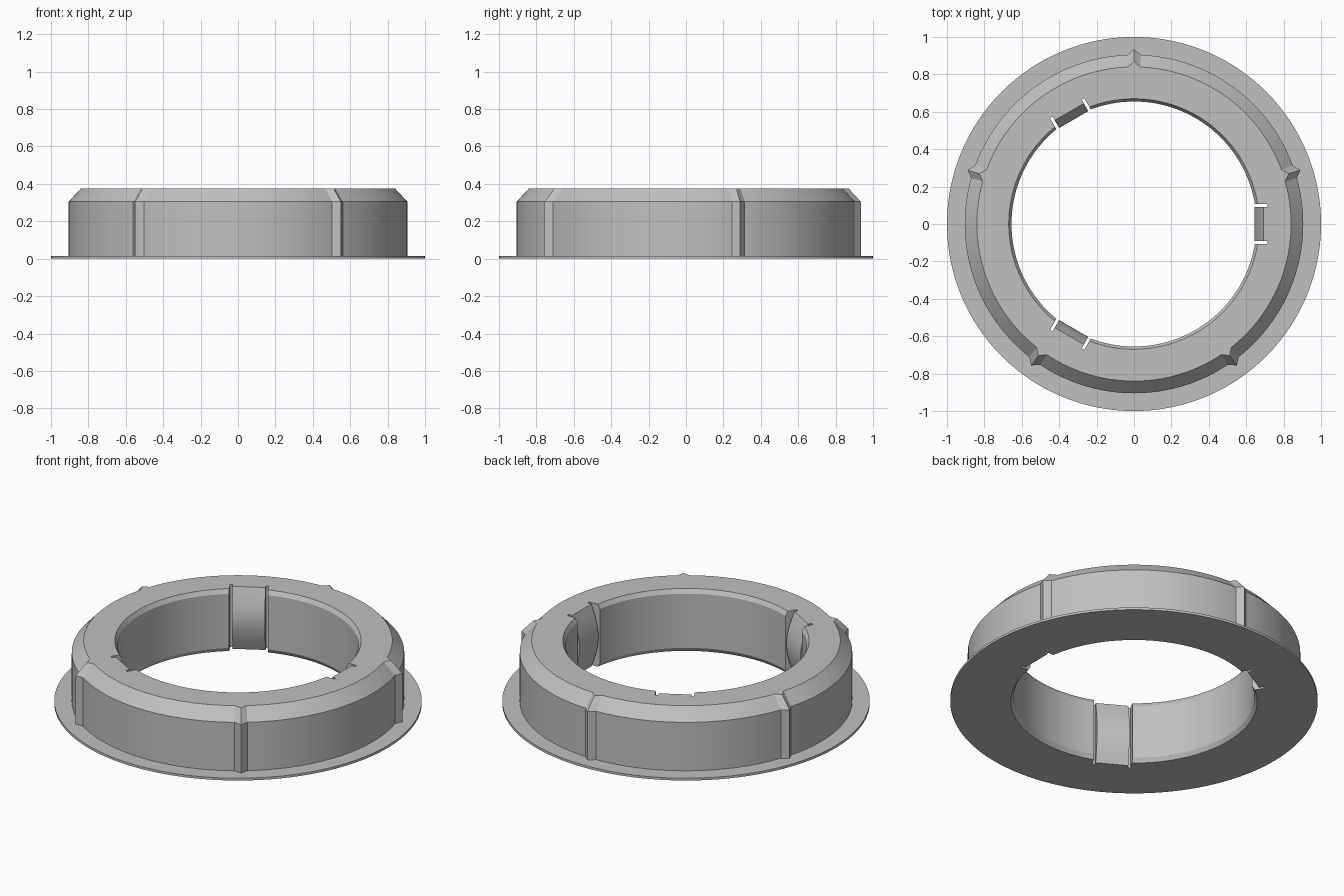
import bpy, bmesh, math
from mathutils import Matrix

if "Cube" in bpy.data.objects:
    bpy.data.objects.remove(bpy.data.objects["Cube"])

SEG = 160                 # steps around the ring
HEIGHT = 0.375
grey = bpy.data.materials.new("grey plastic")
grey.diffuse_color = (0.53, 0.53, 0.53, 1)
grey.use_nodes = True
grey.node_tree.nodes["Principled BSDF"].inputs["Base Color"].default_value = grey.diffuse_color


def make_object(name, bm):
    bmesh.ops.recalc_face_normals(bm, faces=bm.faces)
    mesh = bpy.data.meshes.new(name)
    bm.to_mesh(mesh)
    bm.free()
    mesh.materials.append(grey)
    obj = bpy.data.objects.new(name, mesh)
    bpy.context.collection.objects.link(obj)
    return obj


def activate(obj):
    bpy.ops.object.select_all(action='DESELECT')
    obj.select_set(True)
    bpy.context.view_layer.objects.active = obj


def prism(name, outline, half_width, turn):
    """Extrude an x-z outline along y, then turn it about z."""
    bm = bmesh.new()
    ends = [[bm.verts.new((x, y, z)) for x, z in outline]
            for y in (-half_width, half_width)]
    n = len(outline)
    for i in range(n):
        j = (i + 1) % n
        bm.faces.new((ends[0][i], ends[0][j], ends[1][j], ends[1][i]))
    bm.faces.new(ends[0])
    bm.faces.new(ends[1])
    bmesh.ops.rotate(bm, verts=bm.verts, matrix=Matrix.Rotation(turn, 3, 'Z'))
    return make_object(name, bm)


# Flanged ring: section turned about z; third value marks points pushed out at ribs
section = [(0.67, 0, 0), (1.0, 0, 0), (1.0, 0.014, 0), (0.905, 0.014, 1),
           (0.905, 0.305, 1), (0.84, HEIGHT, 1), (0.67, HEIGHT, 0),
           (0.655, 0.35, 0), (0.655, 0.025, 0)]
bm = bmesh.new()
rings = []
for i in range(SEG):
    a = 2 * math.pi * i / SEG
    push = 0.03 if i % 32 == 8 else 0      # five ribs, one at the back
    rings.append([bm.verts.new(((r + push * k) * math.cos(a),
                                (r + push * k) * math.sin(a), z))
                  for r, z, k in section])
for i in range(SEG):
    p, q = rings[i], rings[(i + 1) % SEG]
    for j in range(len(section)):
        k = (j + 1) % len(section)
        bm.faces.new((p[j], p[k], q[k], q[j]))
ring = make_object("flanged_ring", bm)

# Three pockets in the bore, each refilled by a bowed spring pad with slots beside it
ROOT = 0.715
for n in range(3):
    turn = n * 2 * math.pi / 3
    box = [(0.6, -0.1), (ROOT, -0.1), (ROOT, 0.5), (0.6, 0.5)]
    cutter = prism("pocket_cutter", box, 0.106, turn)
    activate(ring)
    mod = ring.modifiers.new("pocket", 'BOOLEAN')
    mod.operation = 'DIFFERENCE'
    mod.solver = 'EXACT'
    mod.object = cutter
    bpy.ops.object.modifier_apply(modifier=mod.name)
    bpy.data.objects.remove(cutter)

    bow = [(0.692 - 0.047 * math.sin(math.pi * t / 16), HEIGHT * t / 16)
           for t in range(17)]
    pad = prism("spring_pad", [(ROOT, HEIGHT), (ROOT, 0)] + bow, 0.09, turn)
    activate(pad)
    bpy.ops.object.shade_smooth_by_angle(angle=math.radians(20))

activate(ring)
bpy.ops.object.shade_smooth_by_angle(angle=math.radians(20))
